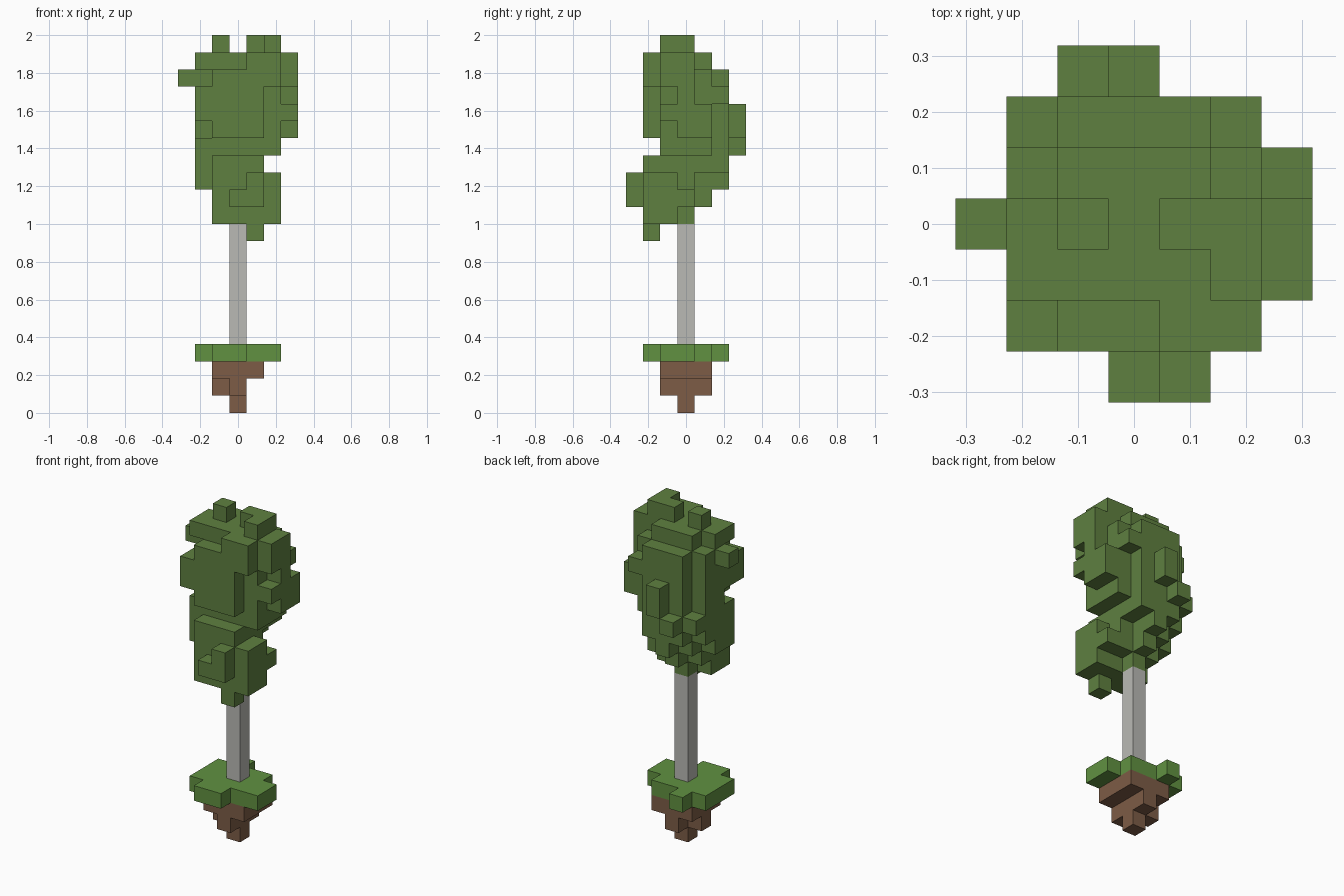
import bpy
import bmesh
from math import radians
from mathutils import Vector

if "Cube" in bpy.data.objects:
    bpy.data.objects.remove(bpy.data.objects["Cube"], do_unlink=True)

U = 2 / 22  # one block


def material(name, rgb):
    mat = bpy.data.materials.new(name)
    mat.use_nodes = True
    color = (*rgb, 1)
    mat.diffuse_color = color
    bsdf = next(n for n in mat.node_tree.nodes if n.type == "BSDF_PRINCIPLED")
    bsdf.inputs["Base Color"].default_value = color
    bsdf.inputs["Roughness"].default_value = 0.9
    return mat


def blocks(*boxes):
    """Union of inclusive block ranges: x from-to, y from-to, z from-to."""
    cells = set()
    for x0, x1, y0, y1, z0, z1 in boxes:
        cells |= {(x, y, z) for x in range(x0, x1 + 1)
                  for y in range(y0, y1 + 1) for z in range(z0, z1 + 1)}
    return cells


def build(name, cells, mat):
    """Skin the outside of a set of blocks and merge its flat faces."""
    bm = bmesh.new()
    for cell in cells:
        center = Vector(cell) + Vector((0, 0, 0.5))
        for axis in range(3):
            for sign in (-1, 1):
                n = Vector((0, 0, 0))
                n[axis] = sign
                if tuple(int(c + d) for c, d in zip(cell, n)) in cells:
                    continue
                a = Vector((0, 0, 0))
                a[(axis + 1) % 3] = 1
                b = n.cross(a)
                mid = center + n / 2
                corners = [mid + (a * s + b * t) / 2
                           for s, t in ((-1, -1), (1, -1), (1, 1), (-1, 1))]
                bm.faces.new([bm.verts.new(c * U) for c in corners])
    bmesh.ops.remove_doubles(bm, verts=bm.verts[:], dist=U / 100)
    bmesh.ops.dissolve_limit(bm, angle_limit=radians(1),
                             verts=bm.verts[:], edges=bm.edges[:])
    mesh = bpy.data.meshes.new(name)
    bm.to_mesh(mesh)
    bm.free()
    mesh.materials.append(mat)
    obj = bpy.data.objects.new(name, mesh)
    bpy.context.collection.objects.link(obj)
    return obj


leaf_green = material("leaf green", (0.114, 0.216, 0.051))
grass_green = material("grass green", (0.119, 0.283, 0.053))
soil_brown = material("soil brown", (0.205, 0.107, 0.061))
bark_grey = material("pale bark grey", (0.49, 0.49, 0.46))

# Floating soil clump
build("soil", blocks(
    (-1, 1, -1, 1, 2, 2),
    (0, 0, -1, 1, 1, 1),
    (-1, -1, 0, 0, 1, 1),
    (0, 0, 0, 0, 0, 0),
), soil_brown)

# Grass slab
build("grass", blocks(
    (-2, 2, -1, 0, 3, 3),
    (-2, 1, 1, 1, 3, 3),
    (-1, 0, -2, -2, 3, 3),
    (-1, -1, 2, 2, 3, 3),
), grass_green)

# Trunk
build("trunk", blocks((0, 0, 0, 0, 4, 10)), bark_grey)

# Upper foliage: core, then front, back and side layers
upper = blocks(
    (-1, 2, -1, 1, 15, 19),
    (-1, 1, 1, 1, 20, 20),
    (-2, 2, -1, 0, 20, 20),
    # top tufts
    (-1, -1, 0, 0, 21, 21),
    (1, 2, 0, 0, 21, 21),
    (2, 2, -1, -1, 21, 21),
    # front layer
    (-1, 1, -2, -2, 16, 19),
    (-2, -2, -2, -1, 17, 18),
    (1, 2, -2, -2, 19, 20),
    # back layer
    (-1, 1, 2, 2, 14, 19),
    (2, 2, 2, 2, 18, 18),
    (0, 0, 3, 3, 16, 17),
    (-1, -1, 3, 3, 15, 15),
)
sides = blocks(
    (-2, -2, 0, 1, 15, 19),
    (-2, -2, -1, 2, 15, 15),
    (-3, -3, 0, 0, 19, 19),
    (3, 3, -1, 0, 19, 20),
    (3, 3, 0, 0, 18, 18),
    (3, 3, -1, 1, 17, 17),
    (3, 3, 0, 1, 16, 16),
)

# Lower foliage
lower = blocks(
    (-2, 1, -1, 1, 14, 14),
    (-1, 1, -2, -2, 11, 14),
    (-2, -2, -1, 0, 13, 13),
    (-1, 1, -1, 0, 12, 13),
    (2, 2, -2, -1, 11, 13),
    (-1, 1, -1, -1, 11, 11),
    (2, 2, 0, 0, 12, 12),
    (0, 0, 0, 0, 11, 11),
    # back steps
    (-1, 0, 1, 1, 13, 13),
    (0, 0, 1, 1, 12, 12),
    (0, 0, 2, 2, 13, 13),
    # front bumps and hanging tip
    (0, 1, -3, -3, 12, 12),
    (1, 1, -3, -3, 13, 13),
    (1, 1, -2, -2, 10, 10),
)
build("foliage", upper | sides | lower, leaf_green)
